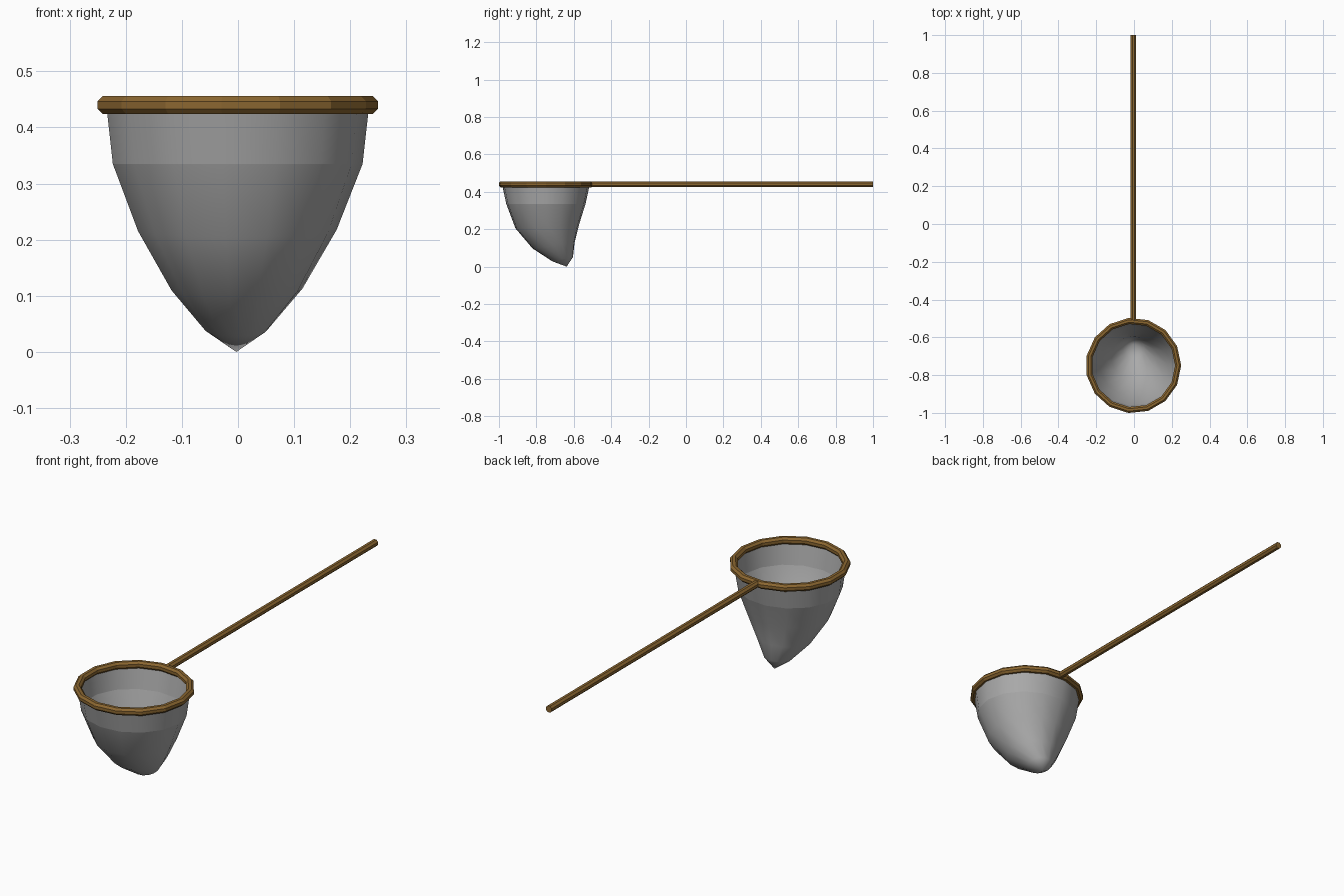
import bpy, bmesh, math

if "Cube" in bpy.data.objects:
    bpy.data.objects.remove(bpy.data.objects["Cube"])

SIDES = 15              # hoop and bag share the same segment count
CX, CY, CZ = -0.003, -0.749, 0.44


def material(name, rgb):
    m = bpy.data.materials.new(name)
    m.diffuse_color = (*rgb, 1)
    m.use_nodes = True
    m.node_tree.nodes["Principled BSDF"].inputs["Base Color"].default_value = m.diffuse_color
    return m


wood = material("brown wood", (0.26, 0.135, 0.03))
cloth = material("grey netting", (0.40, 0.40, 0.40))


def finish(name, bm, mat):
    bmesh.ops.recalc_face_normals(bm, faces=bm.faces)
    me = bpy.data.meshes.new(name)
    bm.to_mesh(me)
    bm.free()
    me.materials.append(mat)
    ob = bpy.data.objects.new(name, me)
    bpy.context.collection.objects.link(ob)
    return ob


def bridge(bm, a, b):
    n = len(a)
    for i in range(n):
        j = (i + 1) % n
        bm.faces.new((a[i], a[j], b[j], b[i]))


def angles(n, start=0.0):
    return [start + 2 * math.pi * i / n for i in range(n)]


# Hoop: octagonal tube swept round a 15-sided circle
bm = bmesh.new()
tube = 0.016 / math.cos(math.pi / 8)
loops = []
for a in angles(SIDES):
    loop = []
    for t in angles(8, math.pi / 8):
        r = 0.2368 + tube * math.cos(t)
        loop.append(bm.verts.new((CX + r * math.cos(a), CY + r * math.sin(a),
                                  CZ + tube * math.sin(t))))
    loops.append(loop)
for i in range(SIDES):
    bridge(bm, loops[i], loops[(i + 1) % SIDES])
finish("hoop", bm, wood)

# Handle: straight octagonal rod running back from the hoop
bm = bmesh.new()
rod = 0.0147 / math.cos(math.pi / 8)
ends = [[bm.verts.new((CX + rod * math.cos(t), y, CZ + rod * math.sin(t)))
         for t in angles(8, math.pi / 8)] for y in (-0.51, 1.0)]
bridge(bm, *ends)
for end in ends:
    bm.faces.new(end)
finish("handle", bm, wood)

# Bag: rings (x radius, y radius, centre y, z, tilt towards the back)
rings = [(0.2368, 0.236, CY, 0.44, 0.0),
         (0.225, 0.213, CY, 0.335, 0.0),
         (0.179, 0.172, -0.741, 0.218, 0.013),
         (0.118, 0.113, -0.708, 0.113, 0.016),
         (0.056, 0.055, -0.659, 0.040, 0.012)]
bm = bmesh.new()
loops = [[bm.verts.new((CX + rx * math.cos(a), cy + ry * math.sin(a),
                        z + tilt * math.sin(a))) for a in angles(SIDES)]
         for rx, ry, cy, z, tilt in rings]
for a, b in zip(loops, loops[1:]):
    bridge(bm, a, b)
tip = bm.verts.new((CX, -0.638, 0.0))
last = loops[-1]
for i in range(SIDES):
    bm.faces.new((last[i], last[(i + 1) % SIDES], tip))
for f in bm.faces:
    f.smooth = True
# Seam under the upper band stays crisp
for i in range(SIDES):
    bm.edges.get((loops[1][i], loops[1][(i + 1) % SIDES])).smooth = False
bmesh.ops.recalc_face_normals(bm, faces=bm.faces)
if sum(f.normal.z * f.calc_area() for f in bm.faces) > 0:
    bmesh.ops.reverse_faces(bm, faces=bm.faces)
finish("net_bag", bm, cloth)
